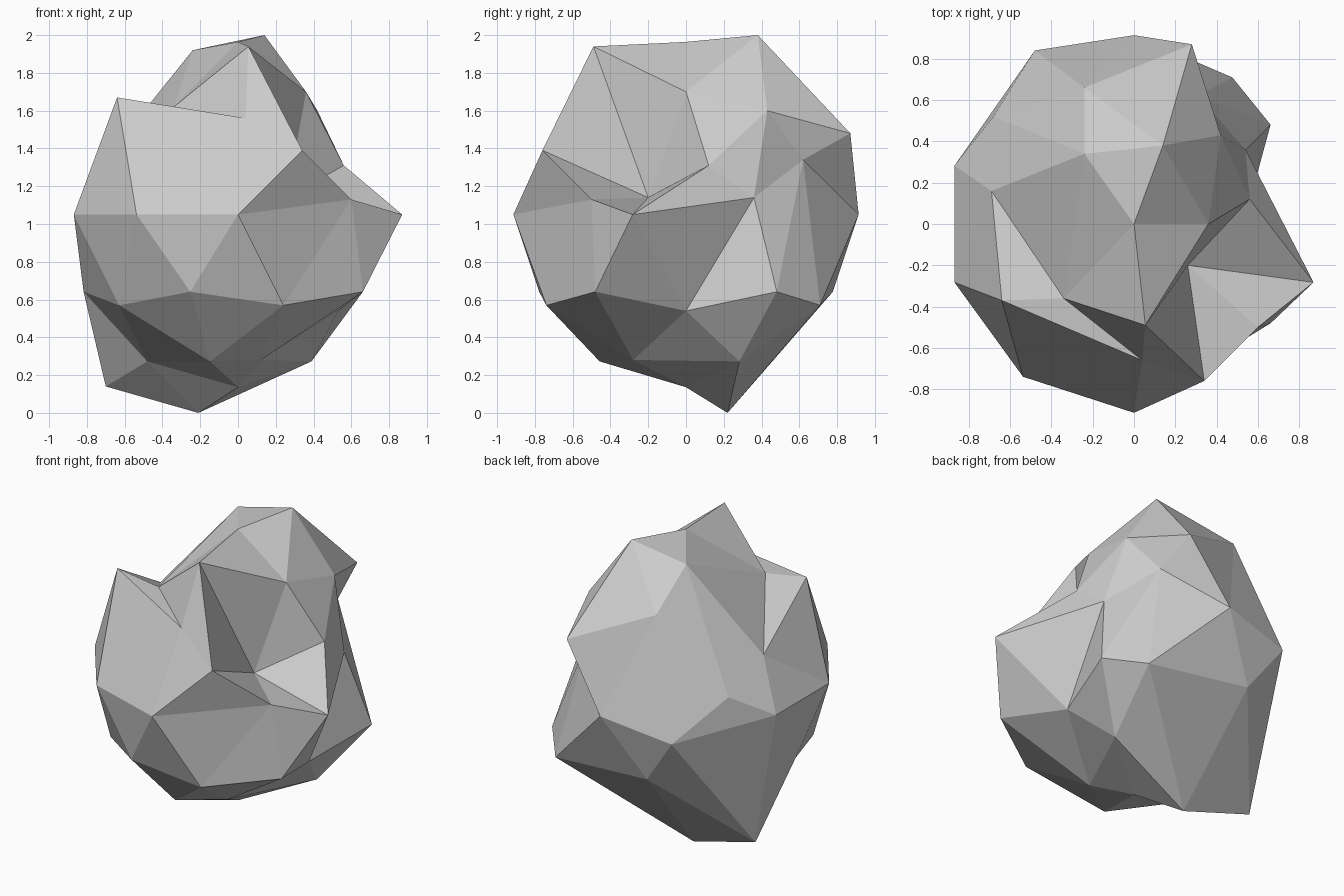
import bpy, bmesh
from math import radians, cos, sin
from mathutils import Vector

if "Cube" in bpy.data.objects:
    bpy.data.objects.remove(bpy.data.objects["Cube"])

R, CZ = 0.914, 1.05

# Rings of a 42-point icosphere: unit radius from the axis, unit height
RINGS = {
    "crown": (0.526, 0.851), "shoulder": (0.851, 0.526), "upper": (0.894, 0.447),
    "belt": (1.0, 0.0), "lower": (0.894, -0.447), "hip": (0.851, -0.526),
    "foot": (0.526, -0.851),
}

# Chipped / pulled corners: (ring, azimuth in degrees) -> new position
CHIPS = {
    ("crown", 0): (0.36, 0.0, 1.70), ("crown", 72): (0.14, 0.38, 2.0),
    ("crown", 144): (-0.24, 0.34, 1.92), ("crown", 216): (-0.34, -0.36, 1.62),
    ("crown", 288): (0.055, -0.49, 1.94),
    ("upper", 0): (0.56, 0.12, 1.31), ("upper", 72): (0.28, 0.87, 1.48),
    ("upper", 144): (-0.68, 0.52, 1.21), ("upper", 216): (-0.64, -0.37, 1.67),
    ("upper", 288): (0.34, -0.76, 1.39),
    ("shoulder", 36): (0.42, 0.43, 1.60), ("shoulder", 108): (-0.24, 0.66, 1.70),
    ("shoulder", 180): (-0.69, 0.16, 1.36), ("shoulder", 252): (0.04, -0.66, 1.56),
    ("shoulder", 324): (0.26, -0.20, 1.14),
    ("belt", 18): (0.54, 0.36, 1.14), ("belt", 54): (0.31, 0.62, 1.34),
    ("belt", 126): (-0.48, 0.84, 0.96), ("belt", 306): (0.60, -0.50, 1.13),
    ("hip", 0): (0.53, 0.0, 0.54), ("hip", 72): (0.476, 0.71, 0.57),
    ("hip", 144): (-0.70, 0.26, 0.14),
    ("foot", 108): (-0.21, 0.22, 0.0), ("foot", 324): (0.12, -0.28, 0.28),
}

# Rock: coarse icosphere with its corners moved
bm = bmesh.new()
bmesh.ops.create_icosphere(bm, subdivisions=2, radius=R)
base = [(v, v.co.normalized()) for v in bm.verts]
for v in bm.verts:
    v.co.z += CZ
for (ring, az), pos in CHIPS.items():
    h, z = RINGS[ring]
    d = Vector((h * cos(radians(az)), h * sin(radians(az)), z))
    vert = min(base, key=lambda b: (b[1] - d).length)[0]
    vert.co = pos

mesh = bpy.data.meshes.new("rock")
bm.to_mesh(mesh)
bm.free()
rock = bpy.data.objects.new("rock", mesh)
bpy.context.collection.objects.link(rock)
